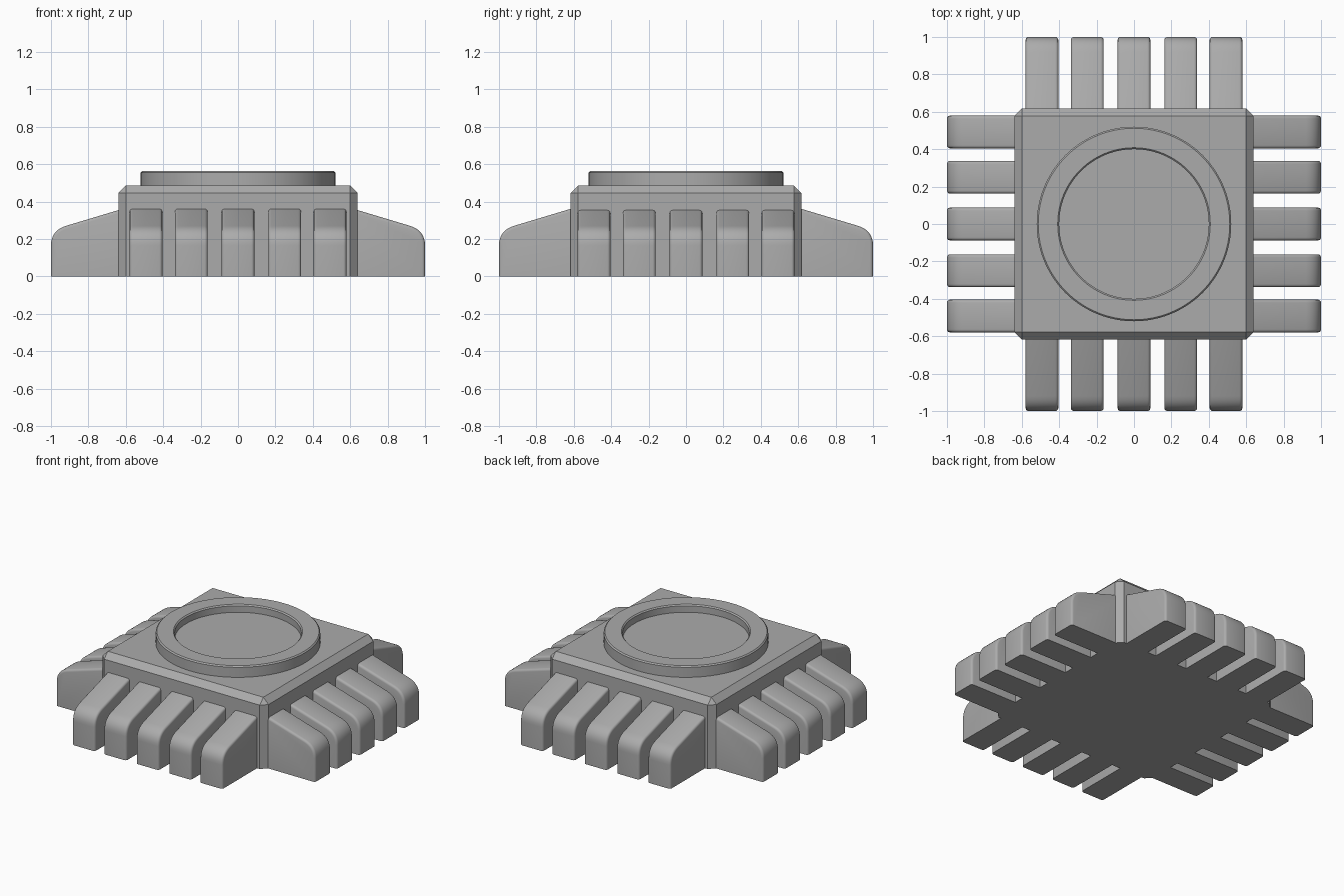
import bpy, bmesh, math
from mathutils import Matrix

if "Cube" in bpy.data.objects:
    bpy.data.objects.remove(bpy.data.objects["Cube"])

grey = bpy.data.materials.new("plain grey")
grey.diffuse_color = (0.41, 0.41, 0.41, 1)
grey.use_nodes = True
grey.node_tree.nodes["Principled BSDF"].inputs["Base Color"].default_value = grey.diffuse_color


def finish(name, bm, angle=None):
    bmesh.ops.recalc_face_normals(bm, faces=bm.faces[:])
    me = bpy.data.meshes.new(name)
    bm.to_mesh(me)
    bm.free()
    me.materials.append(grey)
    ob = bpy.data.objects.new(name, me)
    bpy.context.collection.objects.link(ob)
    if angle:
        bpy.ops.object.select_all(action='DESELECT')
        ob.select_set(True)
        bpy.context.view_layer.objects.active = ob
        bpy.ops.object.shade_smooth_by_angle(angle=math.radians(angle))
    return ob


# Square body with chamfered upright corners and top rim
bm = bmesh.new()
bmesh.ops.create_cube(bm, size=1, matrix=Matrix.Translation((0, 0, 0.2425))
                      @ Matrix.Diagonal((1.28, 1.235, 0.485, 1)))
edges = [e for e in bm.edges if max(v.co.z for v in e.verts) > 0.1]
bmesh.ops.bevel(bm, geom=edges, offset=0.04, segments=1, affect='EDGES')
finish("body", bm)

# Round raised rim with a shallow recessed centre, turned from a profile
profile = [(0.52, 0.45), (0.52, 0.555), (0.512, 0.563), (0.408, 0.563),
           (0.40, 0.555), (0.40, 0.51), (0, 0.51)]
bm = bmesh.new()
vs = [bm.verts.new((r, 0, z)) for r, z in profile]
es = [bm.edges.new(p) for p in zip(vs, vs[1:])]
bmesh.ops.spin(bm, geom=vs + es, axis=(0, 0, 1), cent=(0, 0, 0),
               angle=math.tau, steps=96)
bmesh.ops.remove_doubles(bm, verts=bm.verts[:], dist=1e-4)
finish("top_ring", bm, 35)


# Sloped fin pointing along +x, with rounded nose and softened long edges
def fin(name, inner, offset, turn):
    a, b, c = (1, 0.165), (1, 0.245), (0.92, 0.27)
    arc = [tuple((1-t)**2*p + 2*t*(1-t)*q + t*t*r for p, q, r in zip(a, b, c))
           for t in (i / 8 for i in range(9))]
    pts = [(inner, 0), (1, 0)] + arc + [(inner, 0.27 + (0.92 - inner) * 0.3)]
    bm = bmesh.new()
    face = bm.faces.new([bm.verts.new((x, -0.0875, z)) for x, z in pts])
    ext = bmesh.ops.extrude_face_region(bm, geom=[face])
    bmesh.ops.translate(bm, vec=(0, 0.175, 0),
                        verts=[v for v in ext['geom'] if isinstance(v, bmesh.types.BMVert)])
    long_edges = [e for e in bm.edges
                  if abs(e.verts[0].co.y - e.verts[1].co.y) < 0.01
                  and max(v.co.z for v in e.verts) > 0.01
                  and max(v.co.x for v in e.verts) > 0.9]
    bmesh.ops.bevel(bm, geom=long_edges, offset=0.016, segments=3,
                    profile=0.5, affect='EDGES')
    bmesh.ops.transform(bm, verts=bm.verts[:],
                        matrix=Matrix.Rotation(turn * math.pi / 2, 4, 'Z')
                        @ Matrix.Translation((0, offset, 0)))
    finish(name, bm, 40)


# Five fins on each of the four sides
for turn, side in enumerate(("right", "back", "left", "front")):
    for i, off in enumerate((-0.492, -0.25, 0, 0.25, 0.492)):
        fin(f"{side}_fin_{i + 1}", 0.59, off, turn)
